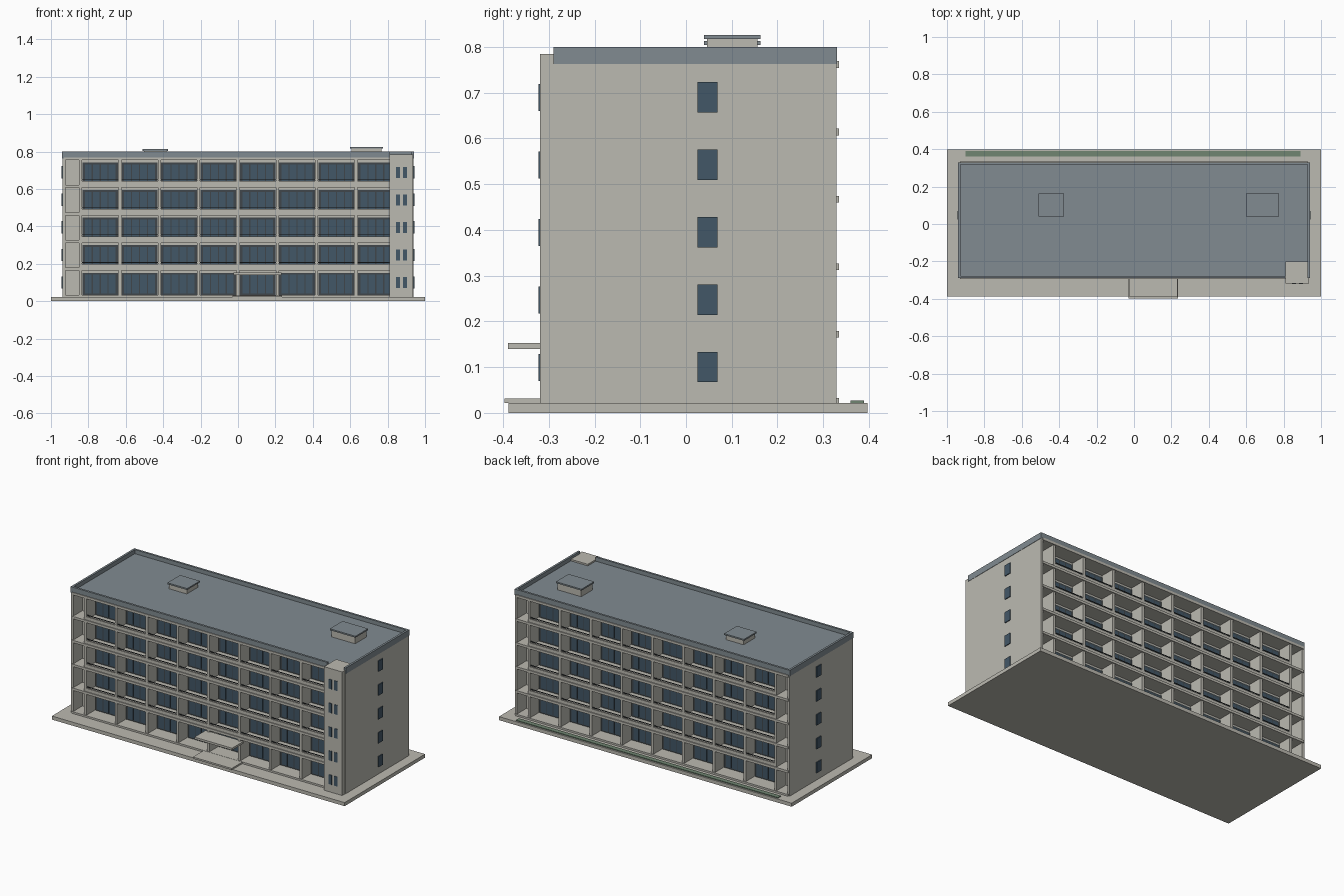
import bpy, bmesh
from mathutils import Matrix, Vector

if "Cube" in bpy.data.objects:
    bpy.data.objects.remove(bpy.data.objects["Cube"])


def mat(name, rgb):
    m = bpy.data.materials.new(name)
    m.diffuse_color = (*rgb, 1)
    m.use_nodes = True
    m.node_tree.nodes["Principled BSDF"].inputs["Base Color"].default_value = m.diffuse_color
    return m


WALL = mat("pale_concrete", (0.50, 0.49, 0.44))
ROOF = mat("blue_grey_roof", (0.22, 0.26, 0.285))
GLASS = mat("blue_glass", (0.055, 0.095, 0.135))
FRAME = mat("dark_frame", (0.05, 0.062, 0.07))
GREEN = mat("hedge_green", (0.16, 0.235, 0.165))


def boxes(name, material, items):
    """One object from boxes given as (x0, x1, y0, y1, z0, z1)."""
    bm = bmesh.new()
    for x0, x1, y0, y1, z0, z1 in items:
        c = Vector((x0 + x1, y0 + y1, z0 + z1)) / 2
        s = Matrix.Diagonal((abs(x1 - x0), abs(y1 - y0), abs(z1 - z0), 1))
        bmesh.ops.create_cube(bm, size=1, matrix=Matrix.Translation(c) @ s)
    me = bpy.data.meshes.new(name)
    bm.to_mesh(me)
    bm.free()
    me.materials.append(material)
    ob = bpy.data.objects.new(name, me)
    bpy.context.collection.objects.link(ob)
    return ob


FLOORS, STEP, Z0 = 5, 0.1475, 0.022
BAY = 0.2105
FRONT, BACK = -0.289, 0.329          # facade planes
IN_F, IN_B = -0.20, 0.24             # recessed walls

# Base, entrance step, planting strip
boxes("base_slab", WALL, [(-1, 1, -0.388, 0.397, 0, Z0)])
boxes("entrance_step", WALL, [(-0.03, 0.235, -0.397, FRONT, Z0, 0.032)])
boxes("planting_strip", GREEN, [(-0.9, 0.89, 0.36, 0.389, Z0, 0.027)])

# Main body and end walls
boxes("building_core", WALL, [(-0.93, 0.93, IN_F, IN_B, Z0, 0.764)])
boxes("end_walls", WALL, [(s * 0.923, s * 0.938, FRONT, BACK, Z0, 0.764) for s in (-1, 1)])

# Floor slabs projecting slightly past the facades, front and back
slabs = []
for i in range(FLOORS + 1):
    z = 0.172 + (i - 1) * STEP
    lo, hi = (Z0, 0.033) if i == 0 else (z - 0.0075, z + 0.0075)
    slabs += [(-0.93, 0.93, FRONT - 0.005, IN_F + 0.01, lo, hi),
              (-0.93, 0.93, IN_B - 0.01, BACK + 0.006, lo, hi)]
boxes("floor_slabs", WALL, slabs)

# Vertical fins between bays
boxes("facade_fins", WALL, [(k * BAY - 0.008, k * BAY + 0.008, a, b, Z0, 0.764)
      for k in range(-4, 5) for a, b in ((FRONT, IN_F + 0.01), (IN_B - 0.01, BACK))])

# Recessed windows, low upstands and handrails in each bay
frames, panes, upstands, rails = [], [], [], []
for i in range(FLOORS):
    z = 0.032 if i == 0 else 0.1795 + (i - 1) * STEP
    top = 0.152 + i * STEP
    for k in range(-4, 4):
        a, b = k * BAY + 0.010, (k + 1) * BAY - 0.010
        mid = (a + b) / 2
        for wall, face, s in ((IN_F, FRONT, -1), (IN_B, BACK, 1)):
            frames.append((a, b, wall, wall + s * 0.004, z, top))
            for j in range(4):
                p = a + 0.010 + j * (b - a - 0.02) / 4
                q = a + 0.010 + (j + 1) * (b - a - 0.02) / 4
                panes.append((p + 0.003, q - 0.003, wall, wall + s * 0.006, z + 0.009, top - 0.010))
            if i > 0:
                upstands.append((a - 0.004, b + 0.004, face, face - s * 0.010, z - 0.002, z + 0.020))
                rails.append((a - 0.004, b + 0.004, face - s * 0.003, face - s * 0.007,
                              z + 0.026, z + 0.030))
boxes("window_frames", FRAME, frames)
boxes("window_panes", GLASS, panes)
boxes("balcony_upstands", WALL, upstands)
boxes("balcony_handrails", FRAME, rails)

# Stair tower on the front right with paired slit windows
boxes("stair_tower", WALL, [(0.811, 0.935, -0.319, IN_F, Z0, 0.785)])
boxes("tower_windows", GLASS, [(x, x + 0.021, -0.322, -0.317, 0.07 + i * STEP, 0.129 + i * STEP)
      for i in range(FLOORS) for x in (0.845, 0.883)])

# Small windows on both end walls
boxes("end_windows", GLASS, [(s * 0.935, s * 0.943, 0.025, 0.069, 0.067 + i * STEP, 0.133 + i * STEP)
      for i in range(FLOORS) for s in (-1, 1)])

# Roof deck and parapet ring
X, T = 0.94, 0.013
F, B = FRONT - 0.001, BACK + 0.001
boxes("roof_deck", ROOF, [(-X + 0.005, X - 0.005, F + 0.005, B - 0.005, 0.763, 0.775)])
boxes("roof_parapet", ROOF, [
    (-X, X, B - T, B, 0.763, 0.8),
    (-X, 0.811, F, F + T, 0.763, 0.8),
    (0.811, X, F, F + T, 0.763, 0.784),
    (-X, -X + T, F + T, B - T, 0.763, 0.8),
    (X - T, X, F, B - T, 0.763, 0.8)])

# Roof vents with overhanging caps
vents = [(-0.51, -0.375, 0.813), (0.6, 0.775, 0.826)]
boxes("vent_bodies", WALL, [(a + 0.007, b - 0.007, 0.046, 0.156, 0.77, t - 0.008) for a, b, t in vents])
boxes("vent_caps", ROOF, [(a, b, 0.039, 0.163, t - 0.009, t) for a, b, t in vents])

# Entrance canopy
boxes("entrance_canopy", WALL, [(-0.025, 0.232, -0.389, FRONT + 0.01, 0.14, 0.153)])
